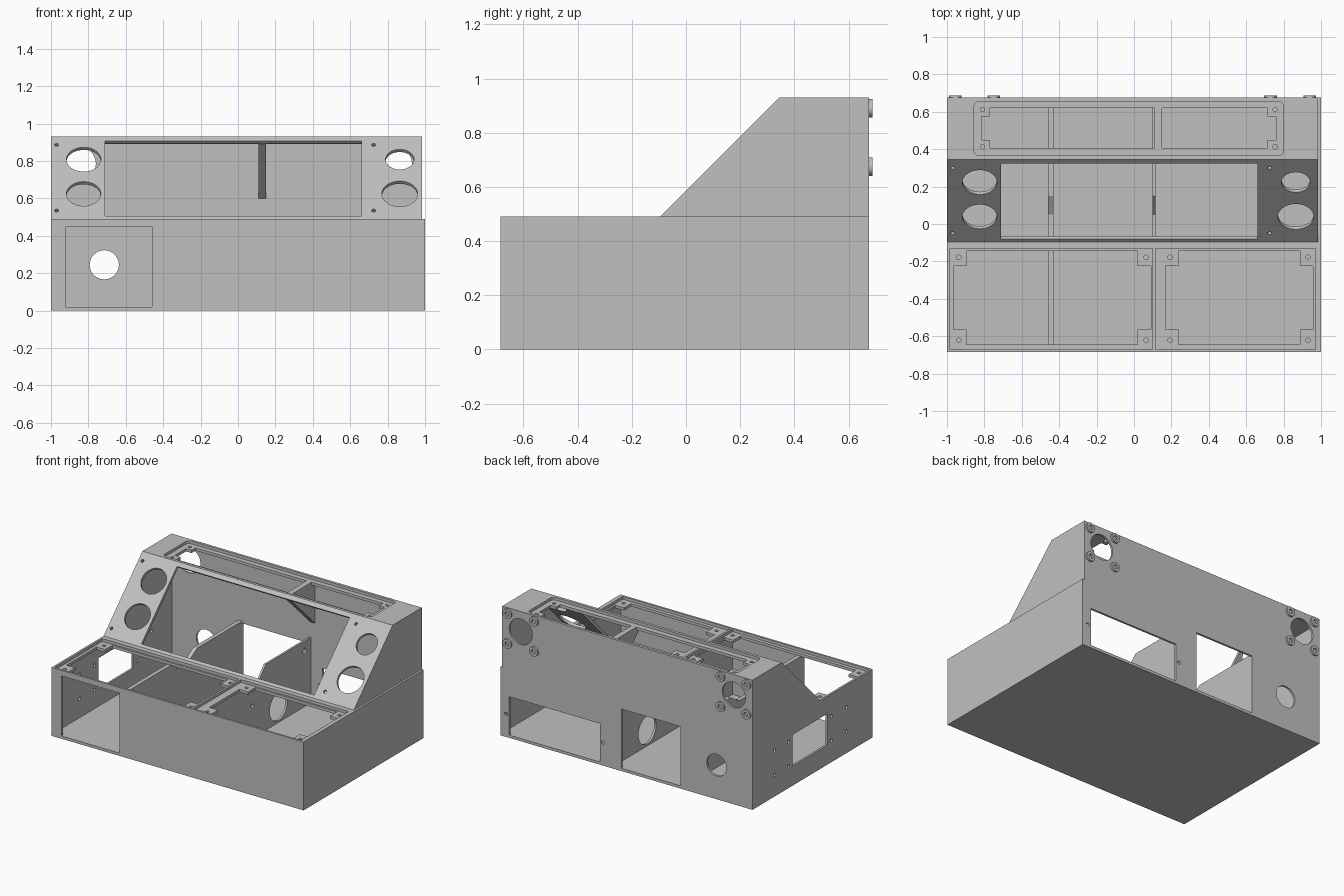
import bpy, bmesh, math
from mathutils import Matrix, Vector

cube = bpy.data.objects.get("Cube")
if cube:
    bpy.data.objects.remove(cube, do_unlink=True)

grey = bpy.data.materials.new("plain grey")
grey.use_nodes = True
colour = (0.53, 0.53, 0.53, 1)
grey.diffuse_color = colour
grey.node_tree.nodes["Principled BSDF"].inputs["Base Color"].default_value = colour

X, Y, Z = Vector((1, 0, 0)), Vector((0, 1, 0)), Vector((0, 0, 1))
SLOPE = (Y + Z).normalized()
WALL = 0.015


def rect(x0, x1, y0, y1):
    return [(x0, y0), (x1, y0), (x1, y1), (x0, y1)]


def circle(x, y, r, n=40):
    return [(x + r * math.cos(math.tau * i / n), y + r * math.sin(math.tau * i / n)) for i in range(n)]


def grid_circles(xs, ys, r):
    return [circle(x, y, r, 16) for x in xs for y in ys]


def rounded(x0, x1, y0, y1, r, n=6):
    pts = []
    for k, (cx, cy) in enumerate(rect(x0 + r, x1 - r, y0 + r, y1 - r)):
        for i in range(n + 1):
            a = math.pi * (1 + k / 2 + i / n / 2)
            pts.append((cx + r * math.cos(a), cy + r * math.sin(a)))
    return pts


def tabbed(x0, x1, y0, y1, tx, ty, left=True, right=True):
    """Rectangle with square screw tabs left standing in the chosen corners."""
    a, b = (tx if left else 0), (tx if right else 0)
    pts = [(x0 + a, y0), (x1 - b, y0)]
    pts += [(x1 - b, y0 + ty), (x1, y0 + ty), (x1, y1 - ty), (x1 - b, y1 - ty)] if right else []
    pts += [(x1 - b, y1), (x0 + a, y1)]
    pts += [(x0 + a, y1 - ty), (x0, y1 - ty), (x0, y0 + ty), (x0 + a, y0 + ty)] if left else []
    return pts


def plate(name, outline, holes, origin, u, v, t):
    """Flat sheet with holes; its outer face lies on the u/v plane, thickness goes behind it."""
    curve = bpy.data.curves.new(name, "CURVE")
    curve.dimensions = "2D"
    curve.fill_mode = "BOTH"
    curve.extrude = t / 2
    for loop in [outline] + holes:
        s = curve.splines.new("POLY")
        s.points.add(len(loop) - 1)
        for p, (a, b) in zip(s.points, loop):
            p.co = (a, b, 0, 1)
        s.use_cyclic_u = True
    temp = bpy.data.objects.new(name + " outline", curve)
    bpy.context.collection.objects.link(temp)
    bpy.context.view_layer.update()
    mesh = bpy.data.meshes.new_from_object(temp.evaluated_get(bpy.context.evaluated_depsgraph_get()))
    bpy.data.objects.remove(temp, do_unlink=True)
    n = u.cross(v)
    place = Matrix((u, v, n)).transposed().to_4x4()
    place.translation = Vector(origin) - n * t / 2
    bm = bmesh.new()
    bm.from_mesh(mesh)
    bmesh.ops.remove_doubles(bm, verts=bm.verts, dist=1e-5)
    bmesh.ops.transform(bm, matrix=place, verts=bm.verts)
    bmesh.ops.recalc_face_normals(bm, faces=bm.faces)
    bm.to_mesh(mesh)
    bm.free()
    mesh.name = name
    mesh.materials.clear()
    mesh.materials.append(grey)
    obj = bpy.data.objects.new(name, mesh)
    bpy.context.collection.objects.link(obj)
    bpy.ops.object.select_all(action="DESELECT")
    obj.select_set(True)
    bpy.context.view_layer.objects.active = obj
    bpy.ops.object.shade_smooth_by_angle()
    return obj


# Floor and outer walls
plate("floor", rect(-0.985, 0.985, -0.67, 0.66), [], (0, 0, 0.02), X, Y, 0.02)
plate("front_wall", rect(-1, 1, 0, 0.49), [rect(-0.92, -0.46, 0.02, 0.45)],
      (0, -0.685, 0), X, Z, WALL)
plate("back_wall", [(-1, 0), (1, 0), (1, 0.49), (0.985, 0.49), (0.985, 0.93), (-1, 0.93)],
      [rect(0.21, 0.93, 0.02, 0.295), rect(-0.43, 0.04, 0.02, 0.445), circle(-0.715, 0.245, 0.078),
       circle(-0.852, 0.785, 0.092), circle(0.838, 0.785, 0.092)]
      + grid_circles((0.187, 0.955), (0.165,), 0.012),
      (0, 0.66, 0), X, Z, WALL)
plate("right_wall", [(-0.67, 0), (0.66, 0), (0.66, 0.93), (0.345, 0.93), (-0.095, 0.49), (-0.67, 0.49)],
      [rect(-0.175, 0.22, 0.14, 0.365)]
      + grid_circles((-0.39, -0.22, 0.267, 0.425), (0.155, 0.33), 0.012),
      (-0.985, 0, 0), Y, Z, WALL)
plate("left_lower_wall", rect(-0.67, 0.66, 0, 0.49), [], (1, 0, 0), Y, Z, WALL)
plate("left_upper_wall", [(-0.095, 0.49), (0.66, 0.49), (0.66, 0.93), (0.345, 0.93)], [],
      (0.985, 0, 0), Y, Z, WALL)
plate("left_step", rect(0.97, 0.985, -0.67, 0.66), [], (0, 0, 0.49), X, Y, 0.02)

# Front deck: recessed ledge with two tabbed openings, and raised strips around it
plate("deck_ledge", rect(-0.985, 0.985, -0.67, -0.08),
      [tabbed(-0.965, 0.09, -0.645, -0.145, 0.07, 0.08), tabbed(0.168, 0.957, -0.645, -0.145, 0.07, 0.08)]
      + grid_circles((-0.937, 0.065, 0.193, 0.93), (-0.622, -0.178), 0.012),
      (0, 0, 0.47), X, Y, 0.02)
plate("deck_back_strip", rect(-0.985, 0.97, -0.132, -0.075), [], (0, 0, 0.49), X, Y, 0.03)
plate("deck_middle_strip", rect(0.1, 0.115, -0.67, -0.132), [], (0, 0, 0.49), X, Y, 0.03)

# Sloped panel with display opening and round holes
plate("sloped_panel", rect(-0.985, 0.97, 0, 0.622),
      [rect(-0.71, 0.66, 0.021, 0.59), circle(-0.825, 0.45, 0.092), circle(-0.825, 0.19, 0.092),
       circle(0.865, 0.45, 0.076), circle(0.865, 0.19, 0.096)]
      + grid_circles((-0.97, 0.725), (0.064, 0.56), 0.011),
      (0, -0.095, 0.49), X, SLOPE, 0.02)

# Top: rounded recess with a ledge and two openings
plate("top_rim", rect(-0.985, 0.97, 0.345, 0.66), [rounded(-0.855, 0.8, 0.365, 0.656, 0.03)],
      (0, 0, 0.93), X, Y, 0.02)
plate("top_ledge", rect(-0.985, 0.97, 0.36, 0.66),
      [tabbed(-0.815, 0.11, 0.405, 0.62, 0.045, 0.045, right=False),
       tabbed(0.15, 0.76, 0.405, 0.62, 0.045, 0.045, left=False)]
      + grid_circles((-0.81, 0.755), (0.413, 0.612), 0.012),
      (0, 0, 0.91), X, Y, 0.02)
plate("top_rib_brace", [(0.362, 0.89), (0.66, 0.6), (0.66, 0.89)], [], (0.15, 0, 0), Y, Z, 0.04)


# Inner dividers, lowered in the middle with a chamfered step
def divider(name, x, t, back_top, low, holes):
    plate(name, [(-0.67, 0.02), (0.66, 0.02), (0.66, back_top), (0.15, back_top), (0.05, low),
                 (-0.08, low), (-0.08, 0.452), (-0.67, 0.452)], holes, (x, 0, 0), Y, Z, t)


divider("right_divider", -0.43, 0.03, 0.46, 0.4, [])
divider("left_divider", 0.115, WALL, 0.49, 0.38,
        [circle(0.295, 0.135, 0.1), circle(0, 0.25, 0.015, 16), circle(0.59, 0.42, 0.02, 16)])

# Ring bosses around the rear corner holes
for side, xs in (("right", (-0.955, -0.75)), ("left", (0.73, 0.94))):
    for x in xs:
        for z in (0.675, 0.89):
            plate(side + "_ring_boss", circle(x, z, 0.034, 32), [circle(x, z, 0.016, 20)],
                  (0, 0.675, 0), X, Z, 0.013)
